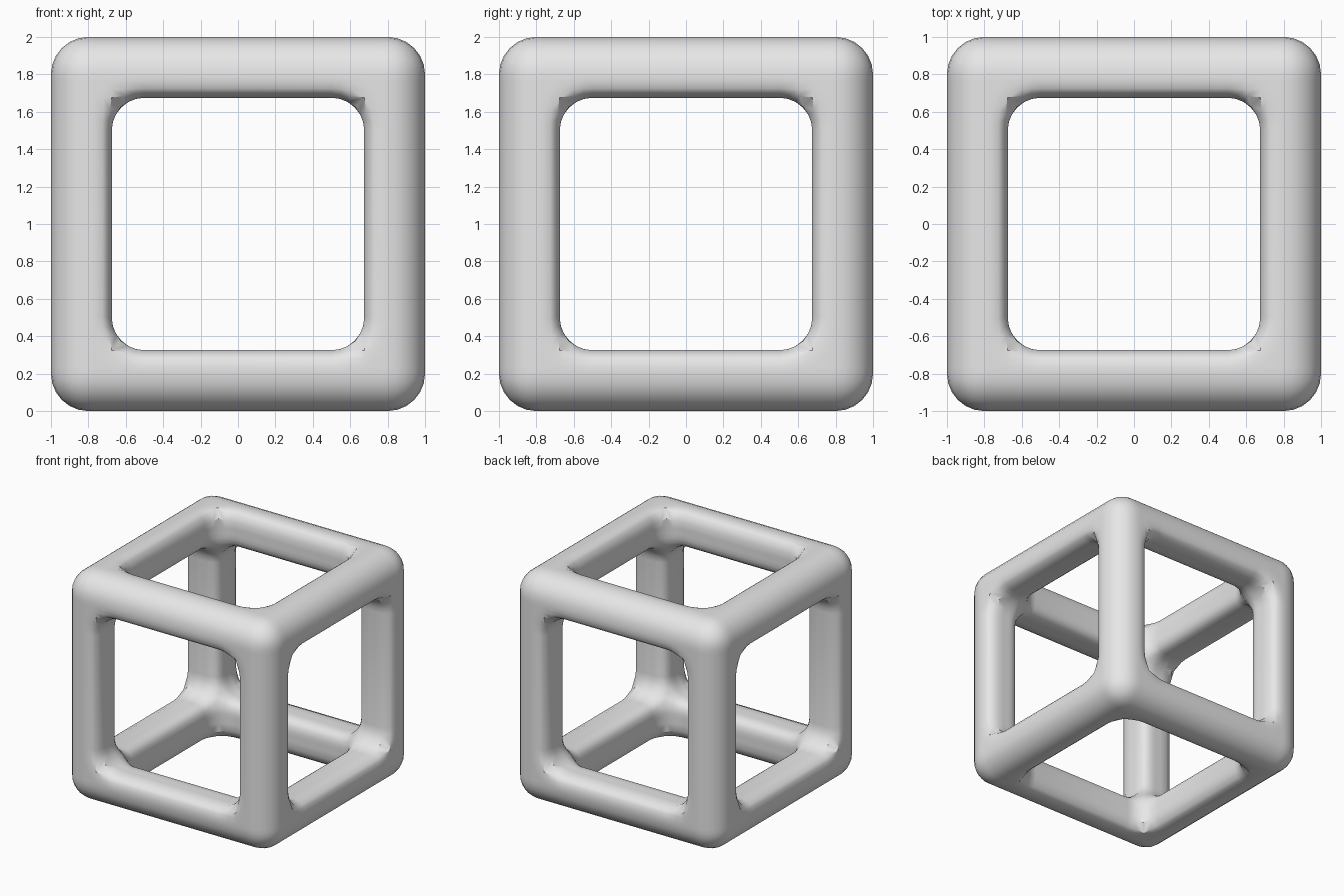
import bpy, bmesh, math
from mathutils import Vector

if "Cube" in bpy.data.objects:
    bpy.data.objects.remove(bpy.data.objects["Cube"])

OUTER, HOLE = 1.0, 0.675          # half sizes of the cube and of its openings
R_OUT, R_HOLE, R_EDGE = 0.2, 0.175, 0.09   # roundings


def rounded_box(q, half, r):
    """Distance to a rounded square or cube, for non-negative coordinates."""
    d = [c - half + r for c in q]
    return math.sqrt(sum(max(c, 0) ** 2 for c in d)) + min(max(d), 0) - r


def soft_union(dists, k):
    """Union whose meeting edges are rounded with radius k."""
    return max(k, min(dists)) - math.sqrt(sum(max(k - d, 0) ** 2 for d in dists))


def frame_distance(p):
    """Rounded cube with three crossing rounded openings taken out."""
    x, y, z = (abs(c) for c in p)
    openings = soft_union([rounded_box(q, HOLE, R_HOLE)
                           for q in ((x, y), (y, z), (x, z))], R_EDGE)
    body = rounded_box((x, y, z), OUTER, R_OUT)
    return -soft_union([-body, openings], R_EDGE)


def settle(p):
    """Slide a point onto the rounded surface."""
    e = 0.0005
    axes = [Vector((e, 0, 0)), Vector((0, e, 0)), Vector((0, 0, e))]
    for _ in range(8):
        d = frame_distance(p)
        if abs(d) < 0.0002:
            break
        g = Vector([(frame_distance(p + a) - frame_distance(p - a)) / (2 * e)
                    for a in axes])
        if g.length < 0.05:
            break
        step = max(-0.06, min(0.06, d / max(g.length, 0.5)))
        p = p - g.normalized() * step
    return p


# Row positions: denser where the roundings are
half_rows = [0.5, 0.547, 0.601, HOLE, 0.72, 0.765, 0.8, 0.854, 0.915, OUTER]
rows = [-r for r in reversed(half_rows)] + half_rows
n = len(rows) - 1


def is_bar(cell):
    """A cell is solid when it lies in the rim on at least two axes."""
    if min(cell) < 0 or max(cell) >= n:
        return False
    return sum(abs(rows[i] + rows[i + 1]) / 2 > HOLE for i in cell) >= 2


# Square-edged cage of the twelve bars
bm = bmesh.new()
verts = {}


def vert(key):
    if key not in verts:
        verts[key] = bm.verts.new([rows[i] for i in key])
    return verts[key]


for cell in ((i, j, k) for i in range(n) for j in range(n) for k in range(n)):
    if not is_bar(cell):
        continue
    for axis in range(3):
        u, v = (axis + 1) % 3, (axis + 2) % 3
        for side in (0, 1):
            beside = list(cell)
            beside[axis] += 2 * side - 1
            if is_bar(beside):
                continue
            ring = []
            for du, dv in ((0, 0), (1, 0), (1, 1), (0, 1)):
                key = list(cell)
                key[axis] += side
                key[u] += du
                key[v] += dv
                ring.append(vert(tuple(key)))
            bm.faces.new(ring if side else ring[::-1])

# Round the cage and stand it on the ground
for v in bm.verts:
    v.co = settle(v.co.copy()) + Vector((0, 0, OUTER))

mesh = bpy.data.meshes.new("cube_frame")
bm.to_mesh(mesh)
bm.free()
frame = bpy.data.objects.new("cube_frame", mesh)
bpy.context.collection.objects.link(frame)

grey = bpy.data.materials.new("light_grey")
grey.diffuse_color = (0.8, 0.8, 0.8, 1)
grey.use_nodes = True
grey.node_tree.nodes["Principled BSDF"].inputs["Base Color"].default_value = grey.diffuse_color
mesh.materials.append(grey)

bpy.context.view_layer.objects.active = frame
frame.select_set(True)
bpy.ops.object.shade_smooth_by_angle(angle=math.radians(35))
